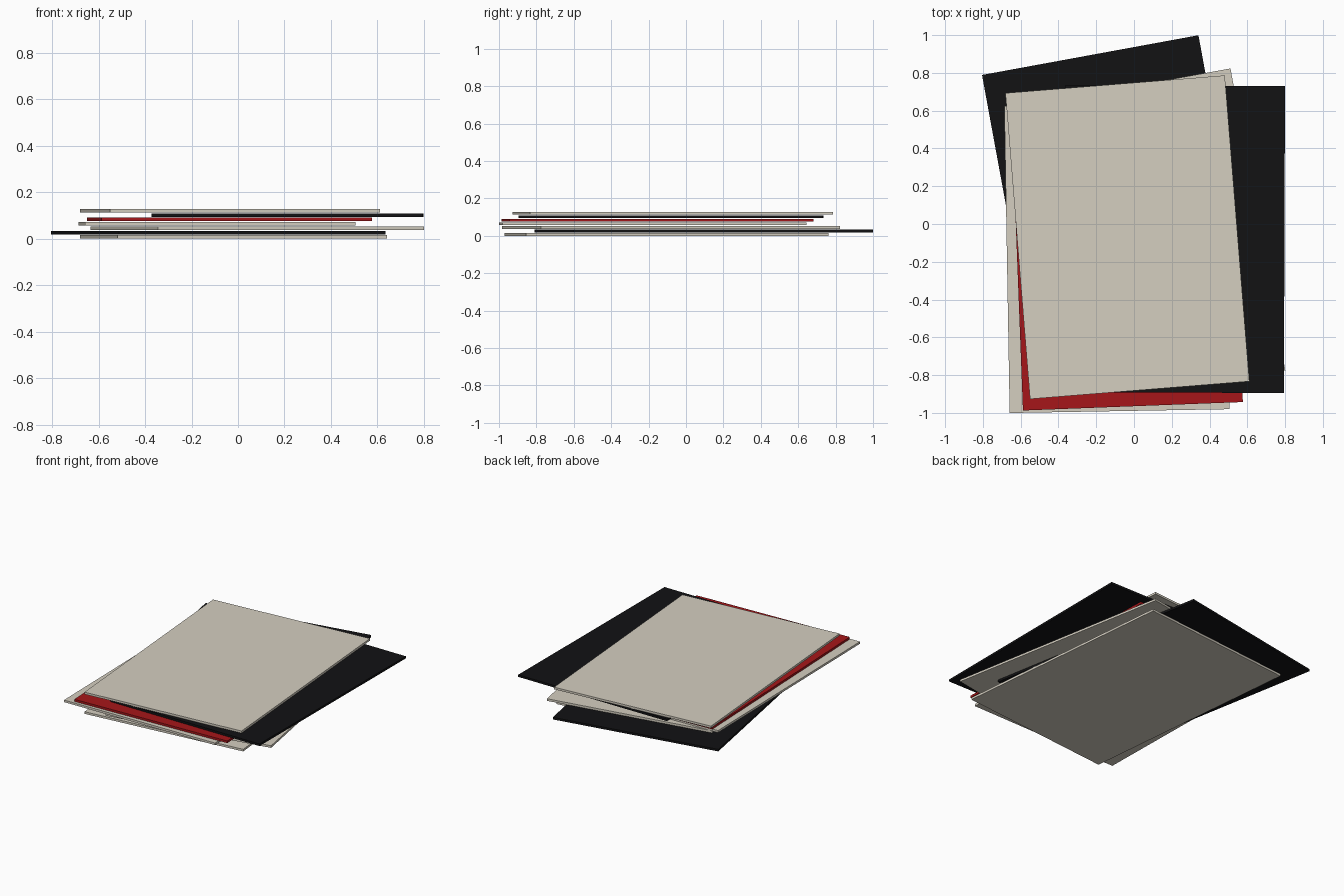
import bpy
import math

if "Cube" in bpy.data.objects:
    bpy.data.objects.remove(bpy.data.objects["Cube"])

W, H, T = 1.165, 1.625, 0.0150   # sheet width, length, thickness
PITCH = 0.0188                   # spacing between stacked sheets


def material(name, rgb):
    m = bpy.data.materials.new(name)
    m.diffuse_color = (*rgb, 1)
    m.use_nodes = True
    m.node_tree.nodes["Principled BSDF"].inputs["Base Color"].default_value = m.diffuse_color
    return m


mats = {
    "cream": material("cream", (0.66, 0.62, 0.53)),
    "black": material("black", (0.006, 0.006, 0.007)),
    "red": material("red", (0.38, 0.008, 0.010)),
}


# one flat rectangular folder, turned about z
def folder(level, colour, x, y, angle):
    z = level * PITCH + T / 2
    bpy.ops.mesh.primitive_cube_add(size=1, location=(x, y, z))
    ob = bpy.context.object
    ob.name = f"{colour}_folder_{level + 1}"
    ob.scale = (W, H, T)
    ob.rotation_euler.z = math.radians(angle)
    ob.data.materials.append(mats[colour])


# loose pile, bottom to top
pile = [
    ("cream", -0.020, -0.105, 5.7),
    ("black", -0.085, 0.095, 10.4),
    ("cream", 0.083, -0.080, 10.3),
    ("cream", -0.090, -0.178, 1.0),
    ("red", -0.037, -0.153, 2.2),
    ("black", 0.214, -0.080, -0.2),
    ("cream", -0.035, -0.070, 4.6),
]
for level, sheet in enumerate(pile):
    folder(level, *sheet)
